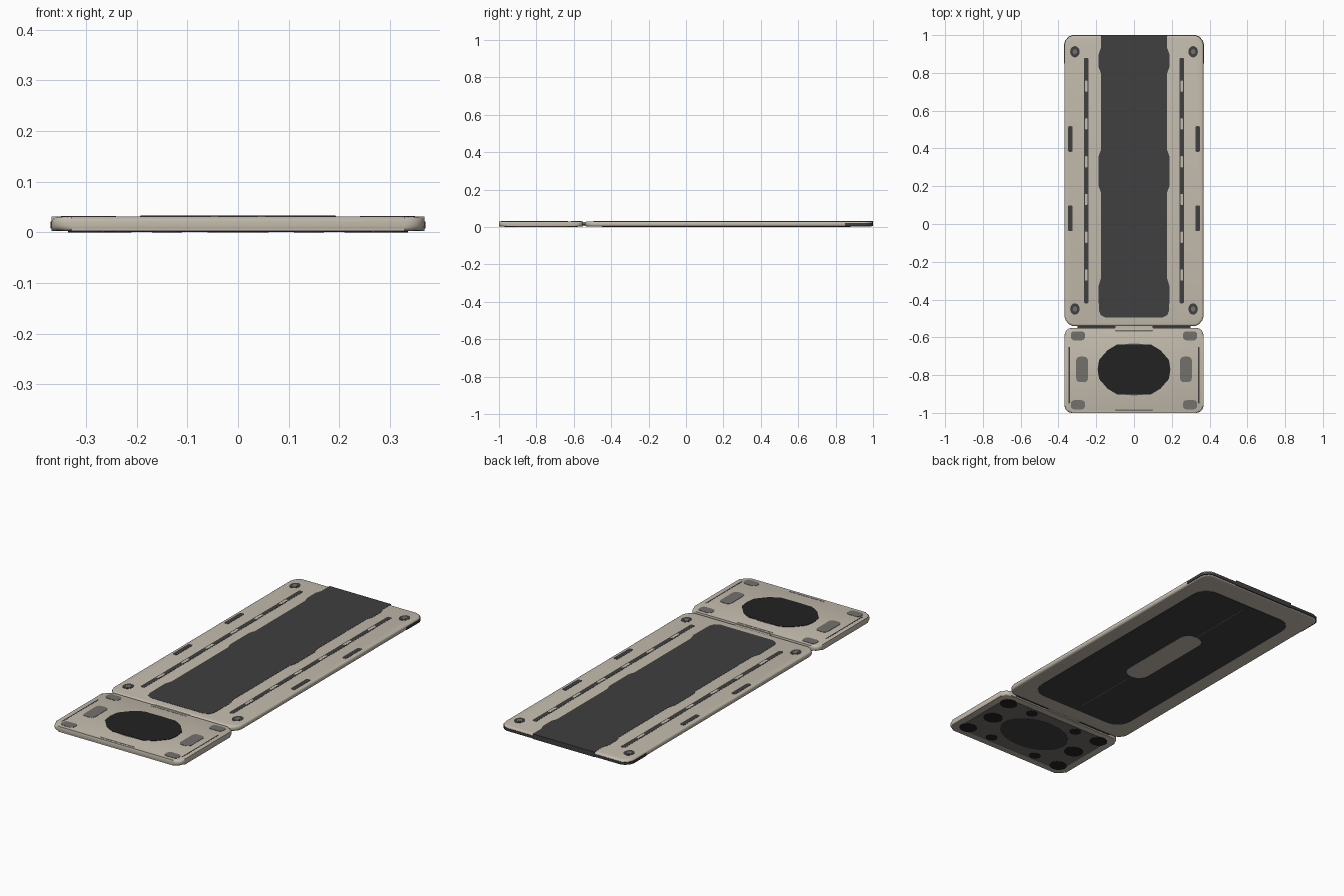
import bpy, bmesh, math

if "Cube" in bpy.data.objects:
    bpy.data.objects.remove(bpy.data.objects["Cube"])


def material(name, r, g, b):
    m = bpy.data.materials.new(name)
    m.diffuse_color = (r, g, b, 1)
    m.use_nodes = True
    m.node_tree.nodes["Principled BSDF"].inputs["Base Color"].default_value = m.diffuse_color
    return m


BEIGE = material("warm beige", 0.55, 0.50, 0.42)
CHAR = material("charcoal", 0.05, 0.05, 0.05)
BLACK = material("soft black", 0.016, 0.016, 0.016)
GREY = material("mid grey", 0.17, 0.165, 0.15)


def prism(name, pts, z0, z1, mat, bevel=0.0):
    """Extrude a counter-clockwise outline from z0 to z1."""
    bm = bmesh.new()
    low = [bm.verts.new((x, y, z0)) for x, y in pts]
    high = [bm.verts.new((x, y, z1)) for x, y in pts]
    n = len(pts)
    bm.faces.new(low[::-1])
    top = bm.faces.new(high)
    for i in range(n):
        j = (i + 1) % n
        bm.faces.new((low[i], low[j], high[j], high[i]))
    if bevel:
        rim = [e for e in bm.edges if abs(e.verts[0].co.z - e.verts[1].co.z) < 1e-6]
        bmesh.ops.bevel(bm, geom=rim, offset=bevel, segments=4, profile=0.5, affect='EDGES')
    bmesh.ops.recalc_face_normals(bm, faces=bm.faces[:])
    me = bpy.data.meshes.new(name)
    bm.to_mesh(me)
    bm.free()
    me.materials.append(mat)
    ob = bpy.data.objects.new(name, me)
    bpy.context.collection.objects.link(ob)
    bpy.context.view_layer.objects.active = ob
    ob.select_set(True)
    bpy.ops.object.shade_smooth_by_angle(angle=math.radians(35))
    ob.select_set(False)
    return ob


def rounded(cx, cy, w, h, r, seg=5):
    pts = []
    for k, (sx, sy) in enumerate(((1, 1), (-1, 1), (-1, -1), (1, -1))):
        for i in range(seg + 1):
            a = math.pi / 2 * (k + i / seg)
            pts.append((cx + sx * (w / 2 - r) + r * math.cos(a),
                        cy + sy * (h / 2 - r) + r * math.sin(a)))
    return pts


def ellipse(cx, cy, rx, ry, n=24):
    return [(cx + rx * math.cos(2 * math.pi * i / n),
             cy + ry * math.sin(2 * math.pi * i / n)) for i in range(n)]


def mirrored(half):
    """Right-hand outline (bottom to top) closed by its mirror image."""
    return half + [(-x, y) for x, y in reversed(half)]


Z0, TOP = 0.003, 0.031

# Long main board with clipped corners
prism("main_board", mirrored([(0.325, -0.54), (0.345, -0.53), (0.362, -0.51), (0.368, -0.49),
                              (0.368, 0.95), (0.362, 0.97), (0.345, 0.99), (0.325, 0.998)]),
      Z0, TOP, BEIGE, 0.011)

# Short end board
prism("end_board", rounded(0, -0.775, 0.736, 0.45, 0.04), Z0, TOP, BEIGE, 0.011)

# Joint between the boards
prism("joint_tab", rounded(0, -0.545, 0.2, 0.04, 0.005), 0.007, 0.027, BEIGE)
for s in (-1, 1):
    prism("joint_pin", rounded(s * 0.2, -0.545, 0.2, 0.03, 0.005), 0.010, 0.018, CHAR)

# Long dark centre strip with slightly flared sections
prism("centre_strip", mirrored([(0.15, -0.495), (0.175, -0.483), (0.186, -0.46), (0.188, -0.33),
                                (0.176, -0.29), (0.176, 0.17), (0.187, 0.20), (0.187, 0.36),
                                (0.176, 0.39), (0.176, 0.80), (0.187, 0.83), (0.187, 0.90),
                                (0.176, 0.93), (0.176, 0.998)]), TOP - 0.004, TOP + 0.001, CHAR)
prism("strip_end_cap", rounded(0, 0.992, 0.352, 0.016, 0.002), 0.006, TOP + 0.001, CHAR)

# Dark bumpers round the two back corners
for s in (-1, 1):
    pts = [(0.30, 0.85), (0.37, 0.85), (0.37, 0.951), (0.364, 0.971),
           (0.346, 0.992), (0.325, 1.0), (0.17, 1.0), (0.17, 0.97), (0.30, 0.94)]
    prism("corner_bumper", [(s * x, y) for x, y in pts][::s], 0.008, 0.021, CHAR)

for s in (-1, 1):
    # Grooves along the strip with small links in them
    prism("side_groove", rounded(s * 0.253, 0.23, 0.024, 1.30, 0.008), TOP - 0.004, TOP + 0.0008, CHAR)
    for i in range(6):
        prism("groove_link", rounded(s * 0.253, -0.27 + i * 0.2, 0.014, 0.06, 0.006),
              TOP - 0.004, TOP + 0.0014, BEIGE)
    # Hand slots near the edge
    for y in (0.03, 0.45):
        prism("edge_slot", rounded(s * 0.337, y, 0.024, 0.135, 0.006), TOP - 0.004, TOP + 0.001, CHAR)
    # Corner screws
    for y in (-0.45, 0.912):
        prism("corner_screw", ellipse(s * 0.313, y, 0.025, 0.03, 16), TOP - 0.004, TOP + 0.001, CHAR)
        prism("screw_centre", ellipse(s * 0.313, y, 0.012, 0.014, 12), TOP - 0.004, TOP + 0.0016, GREY)
    # Grey pads on the end board
    prism("side_pad", rounded(s * 0.275, -0.77, 0.062, 0.135, 0.02), TOP - 0.004, TOP + 0.0015, GREY)
    for y in (-0.592, -0.957):
        prism("corner_pad", rounded(s * 0.297, y, 0.075, 0.048, 0.018), TOP - 0.004, TOP + 0.0015, GREY)
    prism("edge_line", rounded(s * 0.343, -0.80, 0.006, 0.30, 0.002), TOP - 0.004, TOP + 0.0006, CHAR)
for y in (-0.564, -0.985):
    prism("end_line", rounded(0, y, 0.2, 0.008, 0.002), TOP - 0.004, TOP + 0.0006, GREY)

# Oval pad
prism("oval_rim", ellipse(0, -0.77, 0.193, 0.138, 32), TOP - 0.004, TOP + 0.0008, GREY)
prism("oval_pad", mirrored([(0.09, -0.902), (0.14, -0.872), (0.185, -0.82), (0.192, -0.77),
                            (0.185, -0.72), (0.14, -0.668), (0.09, -0.638)]),
      TOP - 0.004, TOP + 0.002, BLACK)

# Underside of the main board: dark liner, centre capsule, seams
prism("under_liner", rounded(0, 0.215, 0.57, 1.33, 0.08), 0.001, 0.006, CHAR)
prism("under_capsule", rounded(0, 0.23, 0.12, 0.50, 0.055), 0.0, 0.006, BEIGE)
for y in (-0.23, 0.66):
    prism("under_seam", rounded(0, y, 0.006, 0.36, 0.002), 0.0, 0.005, GREY)

# Underside of the end board: liner, oval and round feet
prism("end_liner", rounded(0, -0.775, 0.66, 0.38, 0.05), 0.0015, 0.006, GREY)
prism("under_oval", ellipse(0, -0.77, 0.19, 0.13, 32), 0.0006, 0.005, CHAR)
for s in (-1, 1):
    for x, y, r in ((0.29, -0.62, 0.045), (0.29, -0.93, 0.045), (0.14, -0.62, 0.03),
                    (0.14, -0.93, 0.03), (0.26, -0.775, 0.05)):
        prism("round_foot", ellipse(s * x, y, r, r * 0.9, 16), 0.0, 0.005, BLACK)
